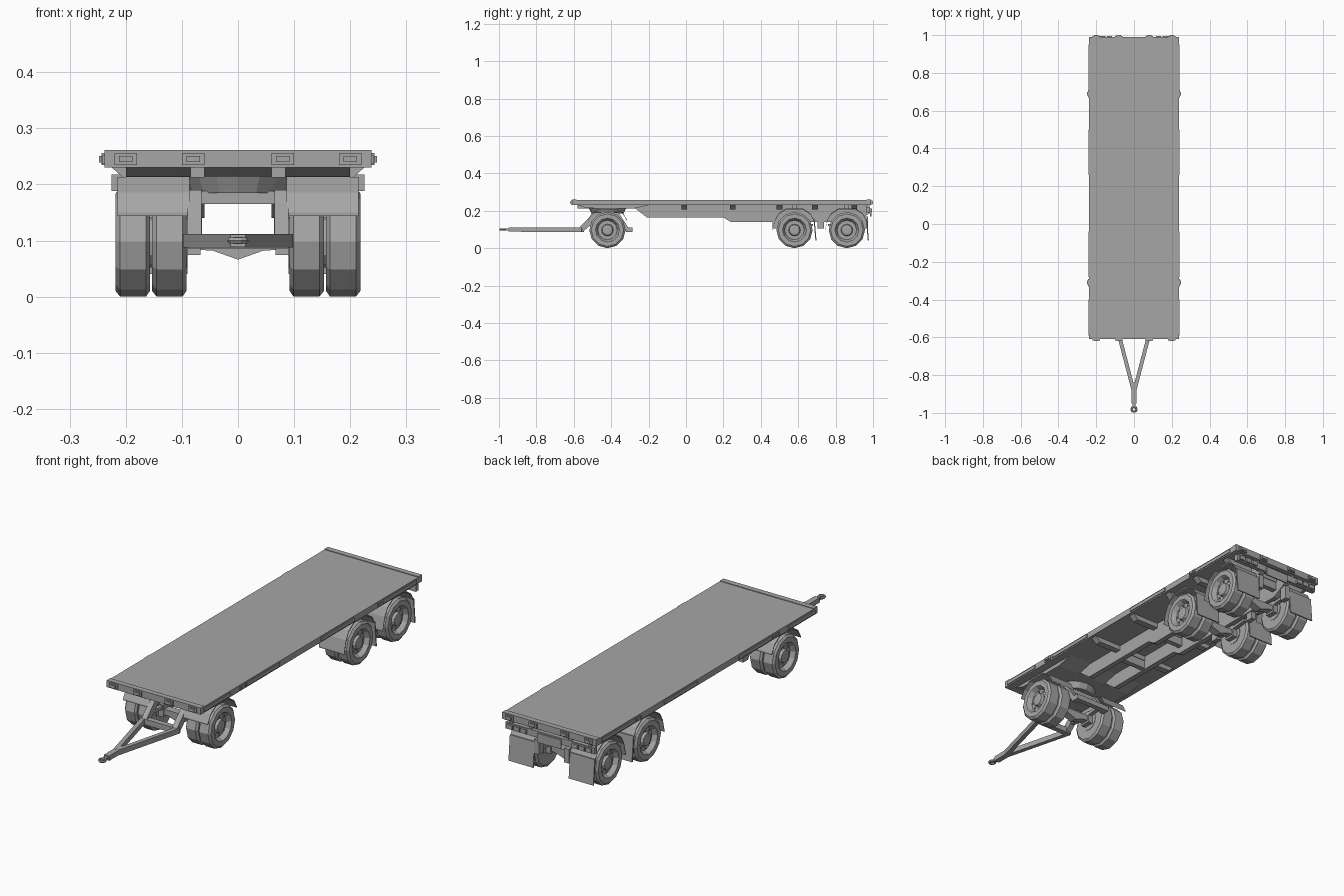
import bpy, bmesh, math
from mathutils import Vector

cube = bpy.data.objects.get("Cube")
if cube:
    bpy.data.objects.remove(cube)

grey = bpy.data.materials.new("grey")
grey.use_nodes = True
COLOR = (0.38, 0.38, 0.38, 1)
grey.diffuse_color = COLOR
grey.node_tree.nodes["Principled BSDF"].inputs["Base Color"].default_value = COLOR


def finish(name, bm):
    bmesh.ops.recalc_face_normals(bm, faces=bm.faces)
    mesh = bpy.data.meshes.new(name)
    bm.to_mesh(mesh)
    bm.free()
    mesh.materials.append(grey)
    obj = bpy.data.objects.new(name, mesh)
    bpy.context.collection.objects.link(obj)
    return obj


def mirror_x(obj):
    obj.modifiers.new("mirror", 'MIRROR').use_bisect_axis[0] = False
    return obj


def loft(name, rings, mirrored=False):
    """Closed solid joining two matching polygons."""
    bm = bmesh.new()
    a, b = [[bm.verts.new(p) for p in ring] for ring in rings]
    bm.faces.new(a)
    bm.faces.new(b)
    for i in range(len(a)):
        j = (i + 1) % len(a)
        bm.faces.new((a[i], a[j], b[j], b[i]))
    obj = finish(name, bm)
    return mirror_x(obj) if mirrored else obj


def side_prism(name, pts, x0, x1, mirrored=False):
    return loft(name, [[(x, y, z) for y, z in pts] for x in (x0, x1)], mirrored)


def box(name, x, y, z, mirrored=False):
    pts = [(y[0], z[0]), (y[1], z[0]), (y[1], z[1]), (y[0], z[1])]
    return side_prism(name, pts, x[0], x[1], mirrored)


def beam(name, p, q, width, height, mirrored=False):
    p, q = Vector(p), Vector(q)
    side = (q - p).cross(Vector((0, 0, 1))).normalized() * width / 2
    up = Vector((0, 0, height / 2))
    return loft(name, [[c - side - up, c + side - up, c + side + up, c - side + up]
                       for c in (p, q)], mirrored)


def strip(name, pts, thick, x0, x1):
    """Bent sheet following a side profile, mirrored to both sides."""
    inner = [(y, z - thick) for y, z in pts]
    return side_prism(name, pts + inner[::-1], x0, x1, True)


def lathe(name, profile, y, z, sides):
    """Spin (x, radius) points about a crosswise axle."""
    bm = bmesh.new()
    rings = []
    for x, r in profile:
        rings.append([bm.verts.new((x, y + r * math.sin(i * math.tau / sides),
                                    z + r * math.cos(i * math.tau / sides)))
                      for i in range(sides)])
    for a, b in zip(rings, rings[1:]):
        for i in range(sides):
            j = (i + 1) % sides
            bm.faces.new((a[i], a[j], b[j], b[i]))
    bm.faces.new(rings[0])
    bm.faces.new(rings[-1])
    return mirror_x(finish(name, bm))


# Deck with thin raised end lips
box("deck", (-0.238, 0.238), (-0.61, 0.99), (0.23, 0.258))
for end, y in (("front", -0.61), ("rear", 0.965)):
    box(end + "_lip", (-0.238, 0.238), (y, y + 0.025), (0.258, 0.261))

# Deck lamps, side rails and side markers
for x in (0.08, 0.2):
    for end, y, s in (("front", -0.61, -1), ("rear", 0.99, 1)):
        box(end + "_lamp_frame", (x - 0.02, x + 0.02), sorted((y, y + s * 0.006)), (0.235, 0.256), True)
        box(end + "_lamp", (x - 0.012, x + 0.012), sorted((y, y + s * 0.01)), (0.24, 0.251), True)
for y0, y1 in ((-0.59, -0.4), (-0.28, -0.04), (0.26, 0.5), (0.71, 0.95)):
    box("side_rail", (0.238, 0.242), (y0, y1), (0.236, 0.252), True)
for y in (-0.31, 0.69):
    box("side_marker_frame", (0.238, 0.243), (y - 0.02, y + 0.02), (0.235, 0.256), True)
    box("side_marker", (0.243, 0.248), (y - 0.01, y + 0.01), (0.239, 0.251), True)

# Chassis rails and connecting cross members
rail = [(-0.27, 0.212), (-0.21, 0.165), (0.2, 0.165), (0.24, 0.14), (0.5, 0.14),
        (0.9, 0.14), (0.98, 0.185), (0.98, 0.212)]
side_prism("chassis_rail", rail, 0.06, 0.085, True)
for y in (-0.01, 0.25, 0.5, 0.69, 0.9):
    profile = [(-0.225, 0.23), (-0.2, 0.208), (0.2, 0.208), (0.225, 0.23)]
    loft("cross_member", [[(x, y + d, z) for x, z in profile] for d in (-0.015, 0.015)])
    box("chassis_tie", (-0.06, 0.06), (y - 0.012, y + 0.012), (0.17, 0.208))
box("deck_runner", (0.06, 0.085), (-0.58, 0.97), (0.212, 0.23), True)

# Front subframe and turntable
side_prism("front_subframe", [(-0.58, 0.23), (-0.53, 0.214), (-0.28, 0.212), (-0.2, 0.23)], -0.2, 0.2)
lathe("turntable", [(0, 0.001), (0, 0.001)], -0.42, 0.2, 3).hide_render = True
bpy.data.objects.remove(bpy.data.objects["turntable"])
bm = bmesh.new()
bmesh.ops.create_cone(bm, cap_ends=True, segments=16, radius1=0.085, radius2=0.1, depth=0.03)
bmesh.ops.translate(bm, verts=bm.verts, vec=(0, -0.42, 0.2))
finish("turntable", bm)

# Steering dolly frame
dolly = [(-0.57, 0.088), (-0.55, 0.088), (-0.47, 0.165), (-0.37, 0.165), (-0.32, 0.088),
         (-0.285, 0.088), (-0.285, 0.112), (-0.31, 0.112), (-0.36, 0.19), (-0.49, 0.19), (-0.57, 0.112)]
side_prism("dolly_rail", dolly, 0.065, 0.09, True)
box("dolly_front_beam", (-0.09, 0.09), (-0.57, -0.545), (0.086, 0.112))
box("dolly_rear_beam", (-0.07, 0.07), (-0.31, -0.285), (0.088, 0.112))
box("dolly_top_plate", (-0.07, 0.07), (-0.485, -0.36), (0.165, 0.188))

# Drawbar and towing eye
beam("drawbar_arm", (0.003, -0.88, 0.1), (0.088, -0.555, 0.1), 0.02, 0.024, True)
box("drawbar_neck", (-0.013, 0.013), (-0.95, -0.84), (0.089, 0.111))
box("towing_shank", (-0.008, 0.008), (-0.965, -0.95), (0.094, 0.106))
bpy.ops.mesh.primitive_torus_add(location=(0, -0.981, 0.1), major_radius=0.013, minor_radius=0.006,
                                 major_segments=10, minor_segments=6)
eye = bpy.context.object
eye.name = "towing_eye"
eye.data.materials.append(grey)

# Twin wheels, axles and springs
R = 0.097
tyre = [(0.0, 0.06), (0.0, R - 0.01), (0.007, R), (0.053, R), (0.061, R - 0.01)]
rim = [(0.061, 0.064), (0.056, 0.06), (0.04, 0.052), (0.04, 0.032), (0.052, 0.028), (0.054, 0.016)]
for label, y in (("front", -0.42), ("middle", 0.58), ("rear", 0.86)):
    lathe(label + "_inner_tyre", [(x + 0.092, r) for x, r in tyre], y, R, 12)
    lathe(label + "_outer_wheel", [(x + 0.157, r) for x, r in tyre + rim], y, R, 12)
    lathe(label + "_hub_link", [(0.09, 0.045), (0.16, 0.045)], y, R, 12)
    for k in range(8):
        a = k * math.tau / 8
        by, bz = y + 0.042 * math.sin(a), R + 0.042 * math.cos(a)
        box("wheel_nut", (0.197, 0.202), (by - 0.003, by + 0.003), (bz - 0.003, bz + 0.003), True)
    axle = [(-0.1, 0.085), (-0.045, 0.082), (0, 0.066), (0.045, 0.082), (0.1, 0.085), (0.1, 0.108), (-0.1, 0.108)]
    loft(label + "_axle", [[(x, y + d, z) for x, z in axle] for d in (-0.018, 0.018)])
    spring = [(y - 0.1, 0.118), (y, 0.108), (y + 0.1, 0.118), (y + 0.1, 0.13), (y, 0.124), (y - 0.1, 0.13)]
    side_prism(label + "_spring", spring, 0.068, 0.086, True)
    box(label + "_spring_clamp", (0.067, 0.09), (y - 0.025, y + 0.025), (0.074, 0.13), True)
for y in (0.48, 0.72, 0.955):
    box("spring_hanger", (0.064, 0.088), (y - 0.018, y + 0.018), (0.105, 0.17), True)

# Mudguards and hanging flaps
arch = [(-0.105, 0.15), (-0.085, 0.186), (-0.045, 0.213), (0.045, 0.213), (0.085, 0.186), (0.105, 0.15)]
strip("front_mudguard", [(y - 0.42, z) for y, z in arch], 0.006, 0.086, 0.215)
for label, y in (("middle", 0.58), ("rear", 0.86)):
    strip(label + "_mudguard", [(y - 0.118, 0.095)] + [(y + d, z) for d, z in arch], 0.006, 0.086, 0.215)
    flap = [(y + 0.102, 0.155), (y + 0.108, 0.155), (y + 0.118, 0.04), (y + 0.112, 0.04)]
    side_prism(label + "_mud_flap", flap, 0.09, 0.215, True)
    box(label + "_guard_bracket", (0.08, 0.2), (y - 0.012, y + 0.012), (0.206, 0.23), True)

# Rear lamp beam and centre plate
box("rear_beam", (-0.225, 0.225), (0.965, 0.985), (0.188, 0.218))
for x in (0.13, 0.165, 0.2):
    box("tail_lamp", (x - 0.014, x + 0.014), (0.985, 0.994), (0.193, 0.213), True)
box("rear_plate", (-0.06, 0.06), (0.985, 0.991), (0.17, 0.212))
for x in (0.1, 0.2):
    box("beam_bracket", (x - 0.008, x + 0.008), (0.965, 0.98), (0.218, 0.23), True)
